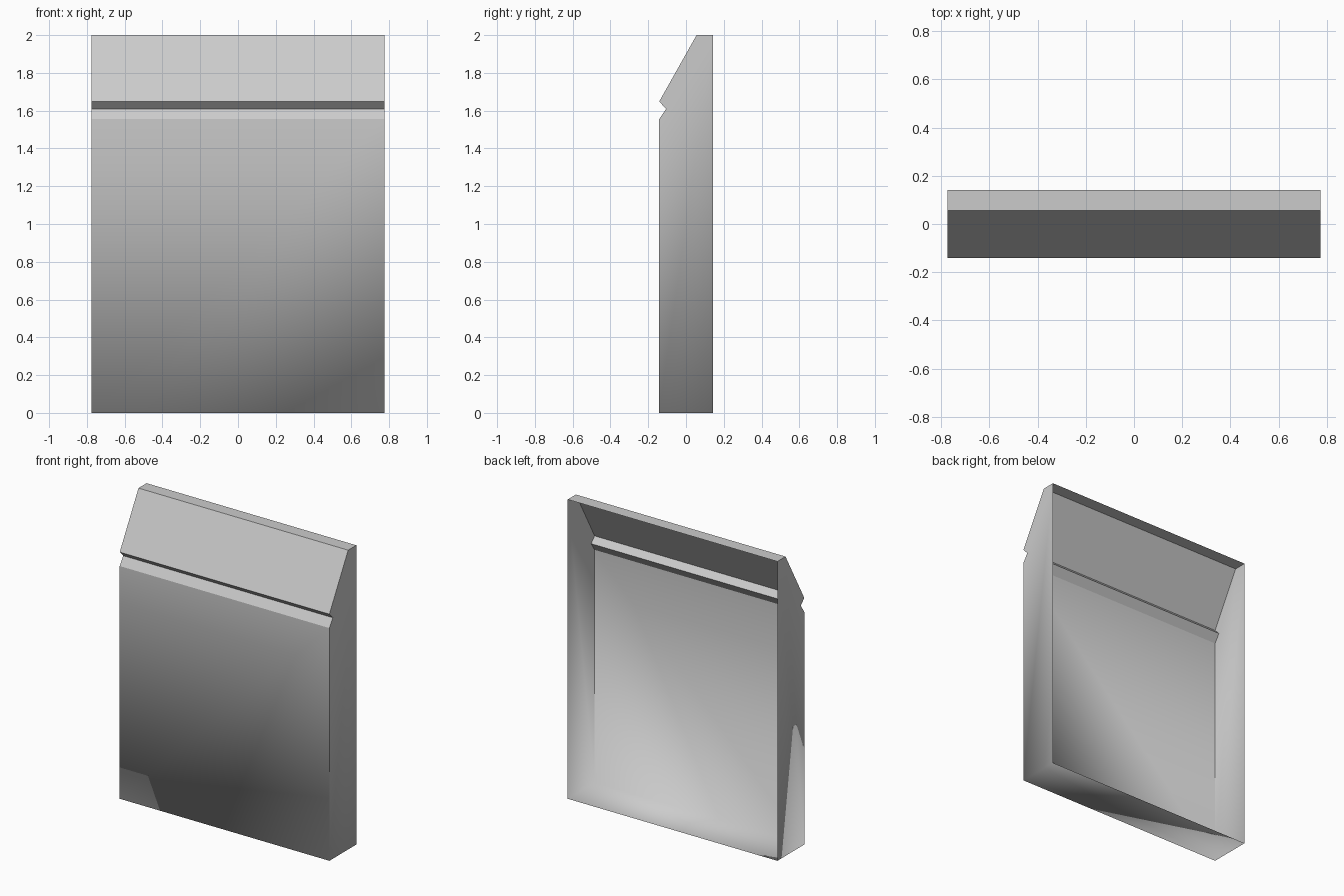
import bpy, bmesh

if "Cube" in bpy.data.objects:
    bpy.data.objects.remove(bpy.data.objects["Cube"])

HALF_W = 0.775
# Side profile (y, z), from back bottom edge round the front to back top edge
PROFILE = [(0.142, 0), (-0.142, 0), (-0.142, 1.555), (-0.105, 1.61),
           (-0.142, 1.648), (0.056, 2), (0.142, 2)]

bm = bmesh.new()
left, right = [[bm.verts.new((x, y, z)) for y, z in PROFILE]
               for x in (-HALF_W, HALF_W)]

# Floor, front, groove, slope and top strips; the back stays open
for i in range(len(PROFILE) - 1):
    bm.faces.new((left[i], left[i + 1], right[i + 1], right[i]))

# Side walls
bm.faces.new(left)
bm.faces.new(right)
bmesh.ops.recalc_face_normals(bm, faces=bm.faces[:])
front = min(bm.faces, key=lambda f: f.calc_center_median().y)
if front.normal.y > 0:
    bmesh.ops.reverse_faces(bm, faces=bm.faces[:])

# Shading blends only around the bottom edges
for f in bm.faces:
    f.smooth = True
for e in bm.edges:
    e.smooth = all(v.co.z < 0.001 for v in e.verts)

mesh = bpy.data.meshes.new("hollow_panel")
bm.to_mesh(mesh)
bm.free()
panel = bpy.data.objects.new("hollow_panel", mesh)
bpy.context.collection.objects.link(panel)
